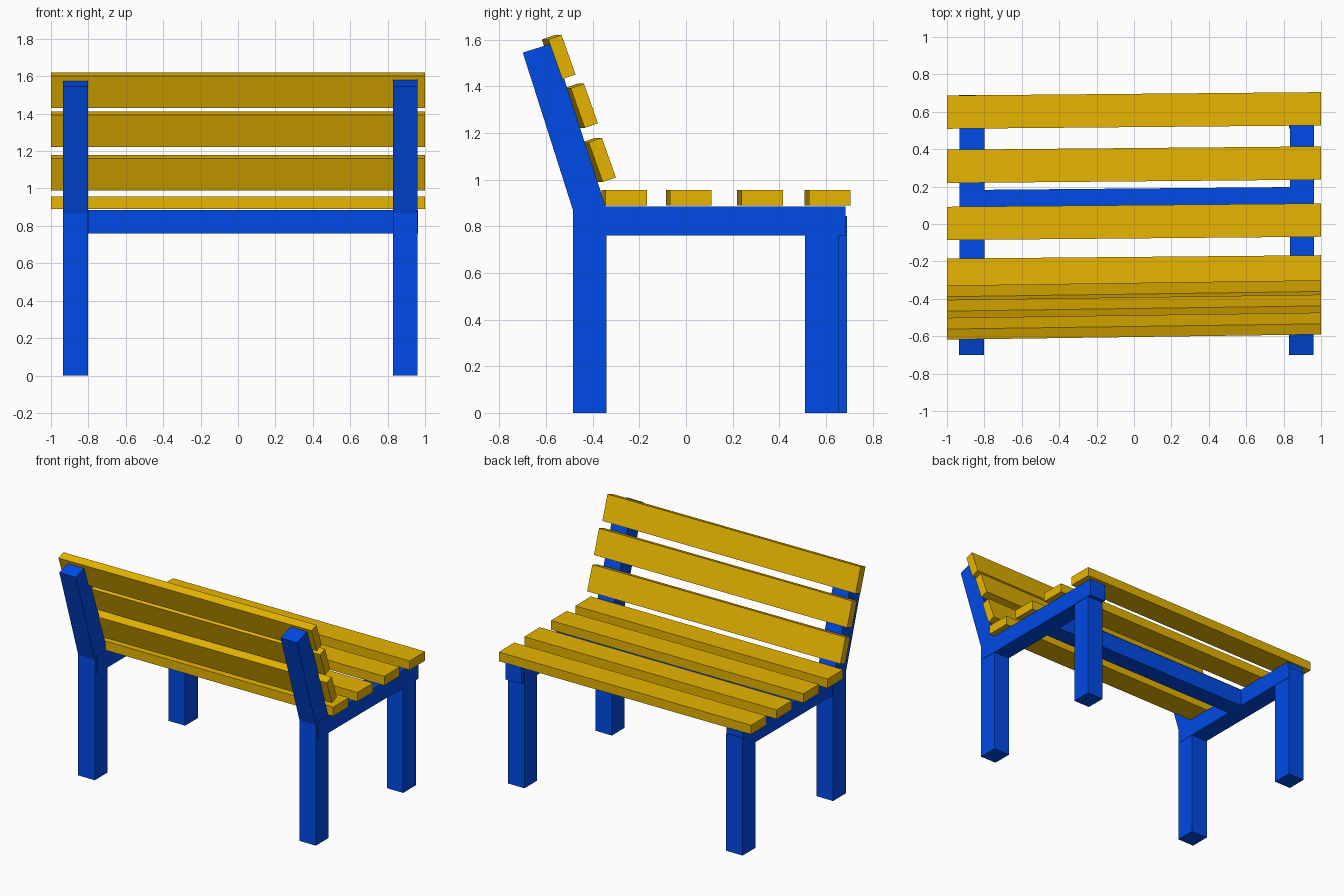
import bpy
import bmesh
from math import radians

cube = bpy.data.objects.get("Cube")
if cube:
    bpy.data.objects.remove(cube, do_unlink=True)


def make_material(name, rgb):
    mat = bpy.data.materials.new(name)
    mat.use_nodes = True
    color = (*rgb, 1.0)
    mat.diffuse_color = color
    mat.node_tree.nodes["Principled BSDF"].inputs["Base Color"].default_value = color
    return mat


blue = make_material("blue_paint", (0.0, 0.07, 0.8))
gold = make_material("golden_wood", (0.8, 0.46, 0.0))


def add_object(name, bm, mat):
    bmesh.ops.recalc_face_normals(bm, faces=bm.faces)
    mesh = bpy.data.meshes.new(name)
    bm.to_mesh(mesh)
    bm.free()
    mesh.materials.append(mat)
    obj = bpy.data.objects.new(name, mesh)
    bpy.context.collection.objects.link(obj)
    return obj


def beam(name, size, center, mat, tilt=0.0, yaw=0.0):
    """Box beam, tilted about its length and then turned about z."""
    bm = bmesh.new()
    bmesh.ops.create_cube(bm, size=1.0)
    bmesh.ops.scale(bm, vec=size, verts=bm.verts)
    obj = add_object(name, bm, mat)
    obj.location = center
    obj.rotation_euler = (tilt, 0, yaw)
    return obj


def box(name, xs, ys, zs, mat):
    spans = (xs, ys, zs)
    return beam(name, [b - a for a, b in spans], [(a + b) / 2 for a, b in spans], mat)


def side_profile(name, points, xs, mat):
    """Extrude a (y, z) outline across x."""
    bm = bmesh.new()
    face = bm.faces.new([bm.verts.new((xs[0], y, z)) for y, z in points])
    moved = bmesh.ops.extrude_face_region(bm, geom=[face])["geom"]
    verts = [v for v in moved if isinstance(v, bmesh.types.BMVert)]
    bmesh.ops.translate(bm, verts=verts, vec=(xs[1] - xs[0], 0, 0))
    return add_object(name, bm, mat)


# Side frames: legs, seat rail and leaning back post
post_outline = [(-0.485, 0.87), (-0.70, 1.545), (-0.572, 1.585), (-0.345, 0.885), (-0.34, 0.87)]
sides = {
    "right": ((-0.935, -0.803), (0.545, 0.69)),
    "left": ((0.83, 0.96), (0.51, 0.655)),
}
for side, (xs, seat_leg_ys) in sides.items():
    box(side + "_backrest_leg", xs, (-0.485, -0.34), (0, 0.87), blue)
    box(side + "_seat_leg", xs, seat_leg_ys, (0, 0.845), blue)
    box(side + "_seat_rail", (xs[0] + 0.003, xs[1] + 0.003), (-0.46, 0.683), (0.76, 0.885), blue)
    side_profile(side + "_back_post", post_outline, xs, blue)

# Crossbar between the rails
beam("crossbar", (1.66, 0.13, 0.125), (0.014, 0.125, 0.8225), blue, yaw=0.009)

# Seat slats
for i, y in enumerate((0.607, 0.317, 0.012, -0.265)):
    beam(f"seat_slat_{i + 1}", (2.0, 0.178, 0.066), (0, y, 0.923), gold, yaw=0.009)

# Backrest slats
for i, (y, z) in enumerate(((-0.373, 1.085), (-0.45, 1.317), (-0.546, 1.526))):
    beam(f"backrest_slat_{i + 1}", (2.0, 0.06, 0.18), (0, y, z), gold,
         tilt=radians(19.5), yaw=0.014)
